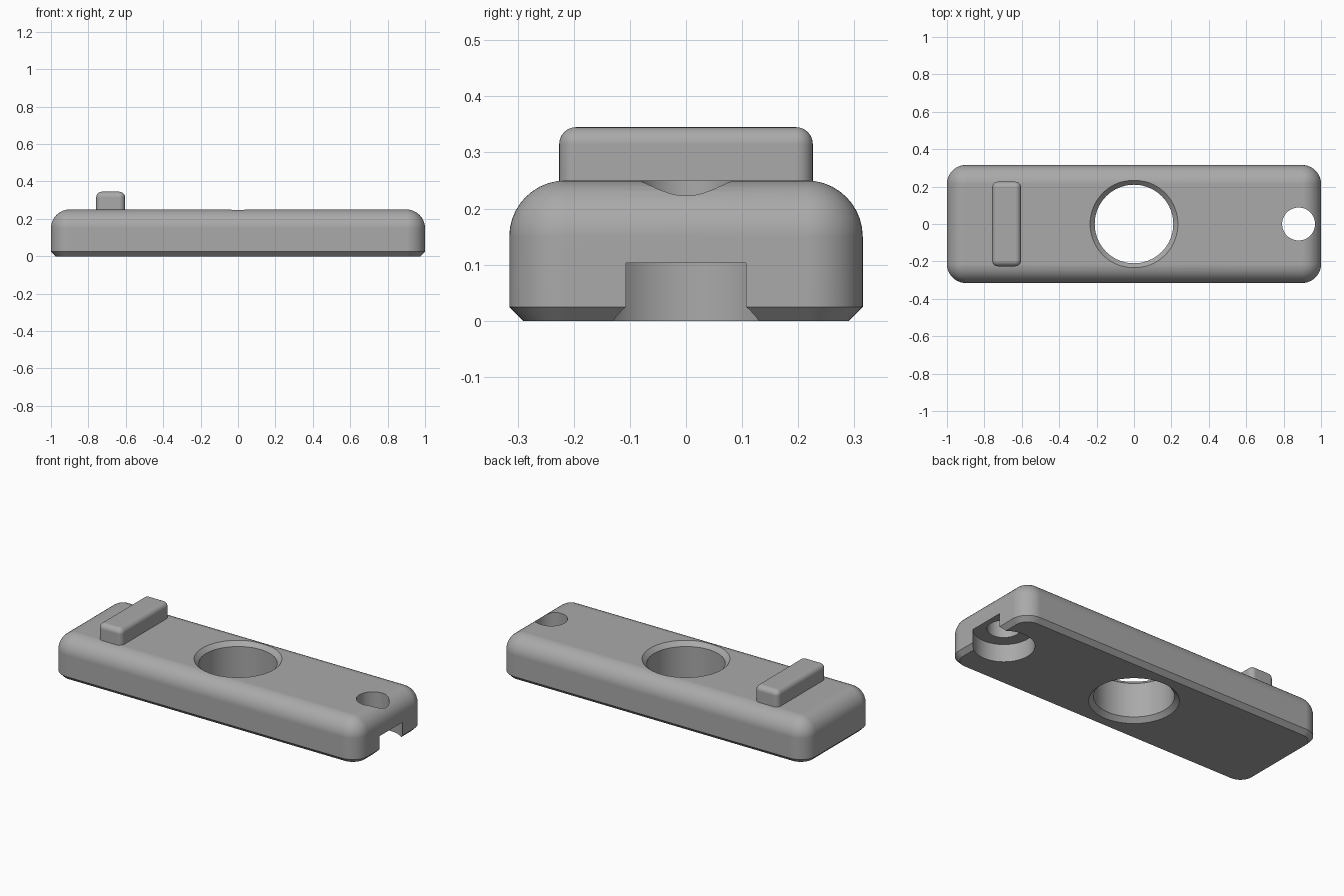
import bpy, bmesh
from math import sin, cos, pi

cube = bpy.data.objects.get("Cube")
if cube:
    bpy.data.objects.remove(cube, do_unlink=True)

grey = bpy.data.materials.new("mid grey")
grey.use_nodes = True
grey.diffuse_color = (0.4, 0.4, 0.4, 1)
grey.node_tree.nodes["Principled BSDF"].inputs["Base Color"].default_value = grey.diffuse_color


def ring(hx, hy, r, z, steps):
    """Rounded rectangle outline at height z."""
    points = []
    for corner, (sx, sy) in enumerate([(1, 1), (-1, 1), (-1, -1), (1, -1)]):
        for i in range(steps + 1):
            a = (corner + i / steps) * pi / 2
            points.append((sx * (hx - r) + r * cos(a), sy * (hy - r) + r * sin(a), z))
    return points


def stack(name, x, hx, hy, r, profile, steps=12):
    """Solid through rounded outlines; the profile lists (inset, height)."""
    bm = bmesh.new()
    rings = [[bm.verts.new(p) for p in ring(hx - d, hy - d, max(r - d, 0), z, steps)]
             for d, z in profile]
    n = len(rings[0])
    for low, high in zip(rings, rings[1:]):
        for i in range(n):
            j = (i + 1) % n
            bm.faces.new((low[i], low[j], high[j], high[i]))
    bm.faces.new(rings[0][::-1])
    bm.faces.new(rings[-1])
    bmesh.ops.remove_doubles(bm, verts=bm.verts, dist=0.00001)
    bmesh.ops.recalc_face_normals(bm, faces=bm.faces)
    mesh = bpy.data.meshes.new(name)
    bm.to_mesh(mesh)
    bm.free()
    mesh.materials.append(grey)
    obj = bpy.data.objects.new(name, mesh)
    obj.location.x = x
    bpy.context.collection.objects.link(obj)
    return obj


def fillet(r, top, steps=10):
    """Quarter-round profile ending at the given top height."""
    return [(r - r * cos(i / steps * pi / 2), top - r + r * sin(i / steps * pi / 2))
            for i in range(steps + 1)]


def activate(obj):
    bpy.ops.object.select_all(action='DESELECT')
    obj.select_set(True)
    bpy.context.view_layer.objects.active = obj


def cut(target, cutter):
    mod = target.modifiers.new("cut", 'BOOLEAN')
    mod.operation, mod.solver, mod.object = 'DIFFERENCE', 'EXACT', cutter
    bpy.context.view_layer.update()
    activate(target)
    bpy.ops.object.modifier_apply(modifier=mod.name)
    bpy.data.objects.remove(cutter, do_unlink=True)


# Body with rounded top edges and chamfered base
body = stack("body", 0, 1, 0.315, 0.1, [(0.025, 0), (0, 0.025)] + fillet(0.1, 0.25))

# Large central bore, countersunk on both sides
cut(body, stack("bore_cutter", 0, 0.21, 0.21, 0.21,
                [(-0.035, -0.01), (0, 0.025), (0, 0.225), (-0.035, 0.26)], 20))

# Small end hole and the wider recess beneath it, open at the end
cut(body, stack("end_hole_cutter", 0.88, 0.088, 0.088, 0.088, [(0, -0.1), (0, 0.4)], 16))
cut(body, stack("recess_cutter", 0.88, 0.161, 0.161, 0.161, [(0, -0.1), (0, 0.103)], 16))

# Raised crossbar
bar = stack("crossbar", -0.681, 0.077, 0.226, 0.03, [(0, 0.245)] + fillet(0.03, 0.345, 8), 8)

for obj in (body, bar):
    activate(obj)
    bpy.ops.object.shade_smooth_by_angle(angle=pi / 6)
    mod = obj.modifiers.new("flat face normals", 'WEIGHTED_NORMAL')
    mod.keep_sharp = True
